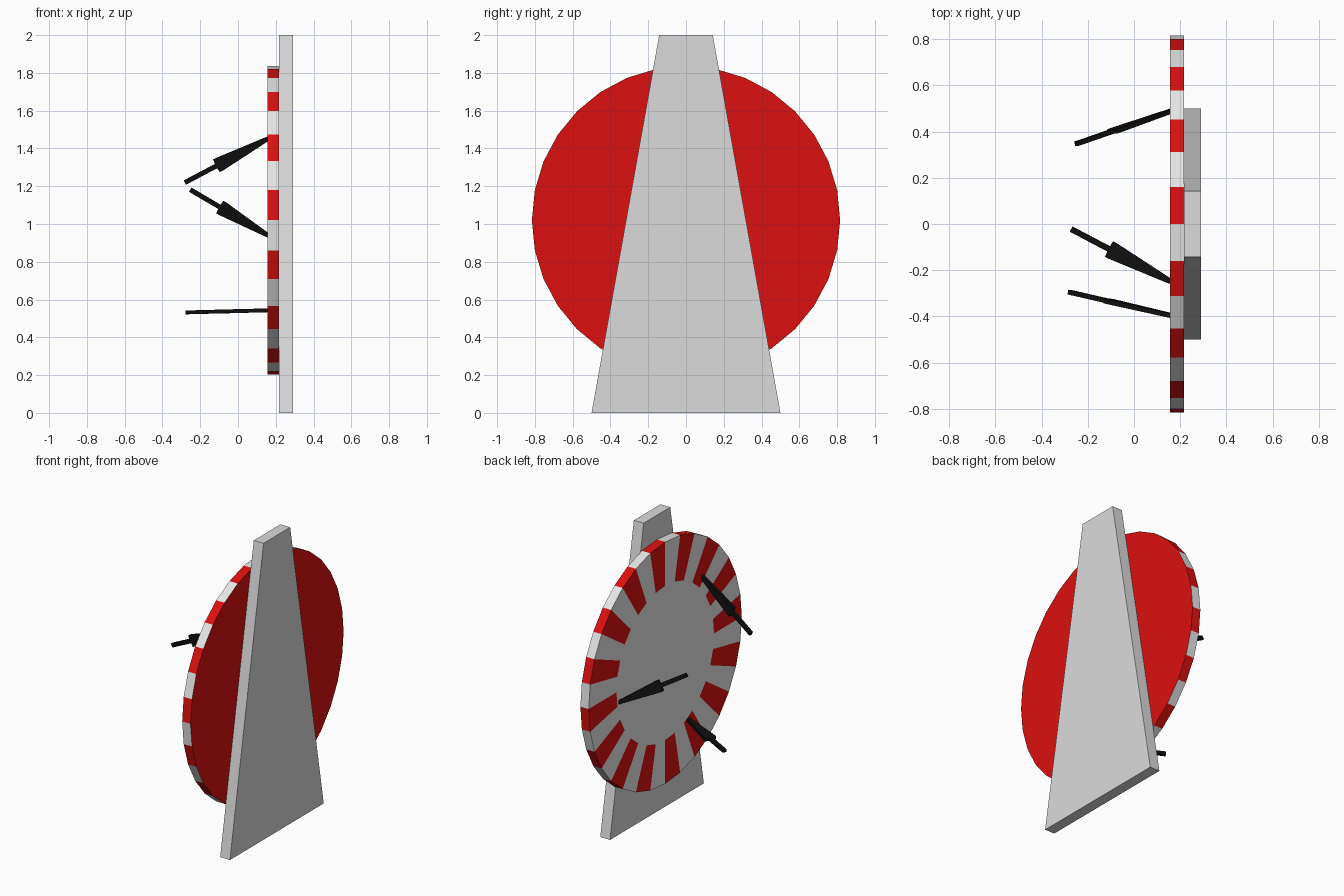
import bpy, bmesh, math
from mathutils import Vector

if "Cube" in bpy.data.objects:
    bpy.data.objects.remove(bpy.data.objects["Cube"])


def material(name, rgb):
    m = bpy.data.materials.new(name)
    m.diffuse_color = (*rgb, 1)
    m.use_nodes = True
    m.node_tree.nodes["Principled BSDF"].inputs["Base Color"].default_value = m.diffuse_color
    return m


RED = material("red paint", (0.72, 0.005, 0.005))
WHITE = material("white paint", (0.8, 0.8, 0.8))
GREY = material("stand grey", (0.71, 0.71, 0.71))
BLACK = material("black metal", (0.005, 0.005, 0.005))


def make_object(name, bm, mats):
    bmesh.ops.recalc_face_normals(bm, faces=bm.faces)
    me = bpy.data.meshes.new(name)
    bm.to_mesh(me)
    bm.free()
    for m in mats:
        me.materials.append(m)
    ob = bpy.data.objects.new(name, me)
    bpy.context.collection.objects.link(ob)
    return ob


def slab(name, outline, depth, mat):
    """Closed prism from a 3D outline pushed along a depth vector."""
    bm = bmesh.new()
    a = [bm.verts.new(p) for p in outline]
    b = [bm.verts.new(p + depth) for p in outline]
    bm.faces.new(a)
    bm.faces.new(b[::-1])
    n = len(a)
    for i in range(n):
        j = (i + 1) % n
        bm.faces.new((a[i], b[i], b[j], a[j]))
    return make_object(name, bm, [mat])


# Tapered stand behind the wheel
slab("stand", [Vector((0.217, y, z)) for y, z in
               ((-0.5, 0), (0.5, 0), (0.142, 2), (-0.142, 2))],
     Vector((0.073, 0, 0)), GREY)

# Striped target wheel: alternating wedges, plain centre, red back
N, R, R_IN, ZC = 32, 0.816, 0.52, 1.02
bm = bmesh.new()


def ring(x, r):
    return [bm.verts.new((x, r * math.cos(2 * math.pi * i / N),
                          ZC + r * math.sin(2 * math.pi * i / N)))
            for i in range(N)]


inner, front, back = ring(0.155, R_IN), ring(0.155, R), ring(0.217, R)
bm.faces.new(inner).material_index = 1
bm.faces.new(back).material_index = 0
for i in range(N):
    j = (i + 1) % N
    for p, q in ((inner, front), (front, back)):
        f = bm.faces.new((p[i], p[j], q[j], q[i]))
        f.material_index = 0 if i % 2 else 1
make_object("target_wheel", bm, [RED, WHITE])


# Thrown knives: handle end, point on the board, axis the flat blade avoids
def knife(name, end, hit, skip):
    end, hit = Vector(end), Vector(hit)
    d = (hit - end).normalized()
    w = d.cross(skip).normalized()          # blade width direction
    t = d.cross(w).normalized() * 0.02      # thickness
    length = (hit - end).length
    side = [(0, 0.013), (0.38 * length, 0.013), (0.34 * length, 0.038),
            (0.42 * length, 0.038), (length, 0.012), (length + 0.03, 0.002)]
    side[2] = (0.385 * length, 0.038)
    pts = [end + d * s + w * h - t / 2 for s, h in side]
    pts += [end + d * s - w * h - t / 2 for s, h in side[::-1]]
    slab(name, pts, t, BLACK)


Y, Z = Vector((0, 1, 0)), Vector((0, 0, 1))
knife("upper_knife", (-0.28, -0.295, 1.22), (0.155, -0.395, 1.45), Y)
knife("middle_knife", (-0.25, 0.347, 1.18), (0.155, 0.487, 0.942), Y)
knife("lower_knife", (-0.272, -0.022, 0.532), (0.155, -0.247, 0.543), Z)
